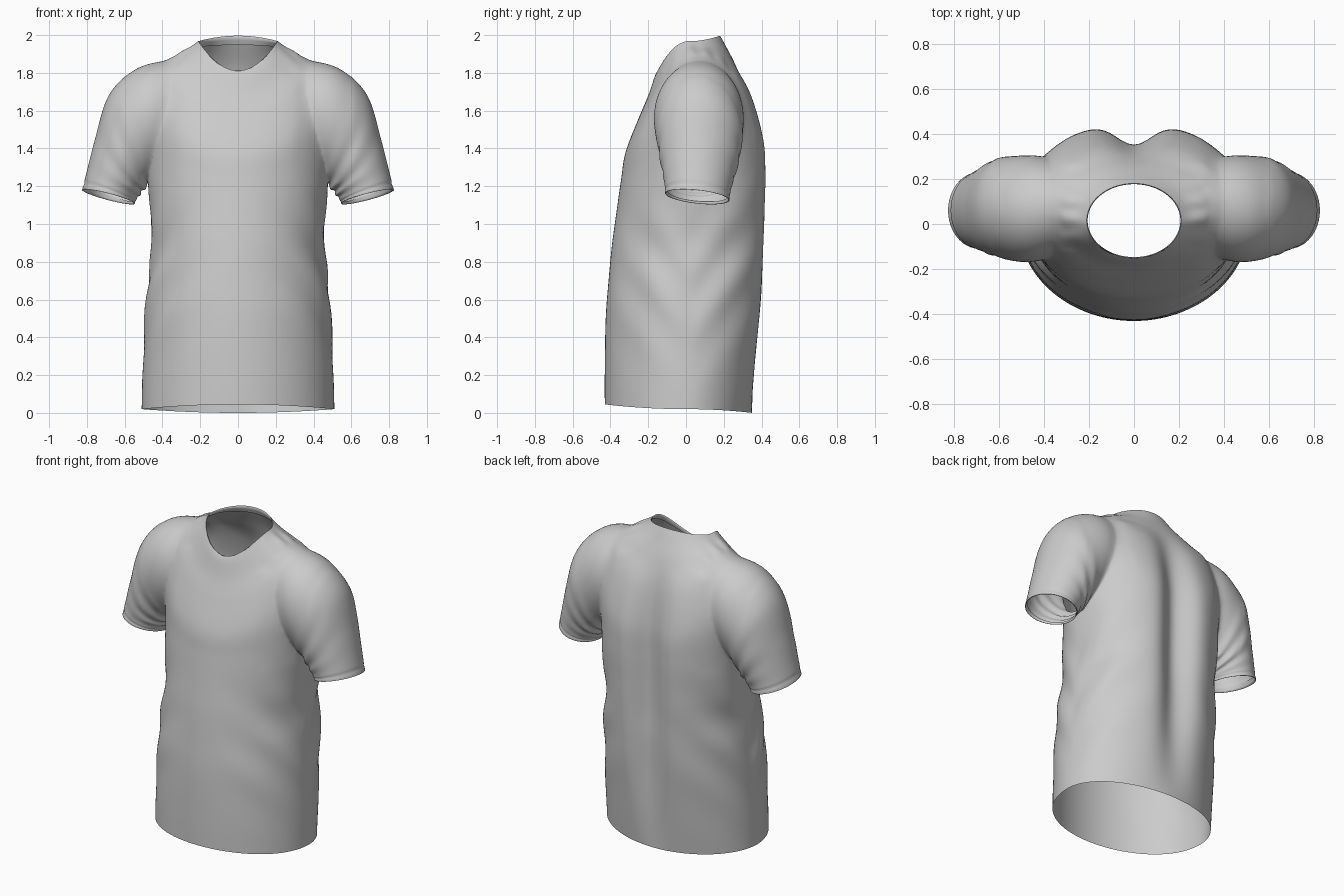
import bpy, bmesh
from math import sin, cos, pi, exp
from mathutils import Vector

if "Cube" in bpy.data.objects:
    bpy.data.objects.remove(bpy.data.objects["Cube"])

# torso keys, hem to neck: half width, y front, y side, y back, z front, z back, z side, spine dip
TORSO = [
    (.510, -.430, .00, .350, .045, .000, .020, .00),
    (.505, -.430, .00, .370, .22, .20, .21, .02),
    (.492, -.425, .00, .395, .50, .48, .50, .05),
    (.478, -.410, .01, .410, .70, .70, .70, .065),
    (.455, -.393, .02, .415, .88, .88, .88, .075),
    (.465, -.370, .03, .420, 1.05, 1.05, 1.05, .08),
    (.480, -.343, .04, .423, 1.24, 1.25, 1.32, .08),
    (.485, -.320, .06, .412, 1.38, 1.43, 1.60, .07),
    (.430, -.255, .07, .355, 1.55, 1.66, 1.82, .04),
    (.330, -.200, .06, .280, 1.68, 1.82, 1.895, .01),
    (.250, -.166, .03, .212, 1.78, 1.94, 1.938, .00),
    (.210, -.150, .015, .180, 1.812, 1.997, 1.968, .00),
]
# sleeve keys, shoulder to cuff: upper x,z, lower x,z, y front, y back
SLEEVE = [
    (.28, 1.87, .25, 1.45, -.09, .24),
    (.45, 1.855, .36, 1.34, -.16, .30),
    (.575, 1.80, .44, 1.26, -.17, .305),
    (.69, 1.67, .485, 1.20, -.15, .295),
    (.757, 1.45, .515, 1.16, -.13, .265),
    (.80, 1.28, .535, 1.135, -.115, .24),
    (.825, 1.18, .547, 1.108, -.11, .23),
]


def spline(keys, steps):
    """Smooth rows through the keys (Catmull-Rom)."""
    rows = []
    for i in range(len(keys) - 1):
        a, b = keys[max(i - 1, 0)], keys[i]
        c, d = keys[i + 1], keys[min(i + 2, len(keys) - 1)]
        for k in range(steps):
            t = k / steps
            rows.append([.5 * (2 * q + (r - p) * t + (2 * p - 5 * q + 4 * r - s) * t * t
                               + (3 * q - p - 3 * r + s) * t ** 3)
                         for p, q, r, s in zip(a, b, c, d)])
    return rows + [list(keys[-1])]


def torso_ring(row, n=112):
    a, yf, ym, yb, zf, zb, zs, dip = row
    ring = []
    for k in range(n):
        t = 2 * pi * k / n
        c, s = cos(t), sin(t)
        x = a * c
        z = zs * c * c + (zb if s > 0 else zf) * s * s
        if s > 0:
            y = ym + (yb + .35 * dip - ym) * s ** (1 - 2.5 * dip)
            y -= 1.25 * dip * exp(-(x / .11) ** 2)
        else:
            y = ym + (ym - yf) * s
        # V-shaped drag folds down the sides
        w = c * c * exp(-((z - .72) / .38) ** 2)
        f = .016 * w * sin(17 * (z - 1.3 * abs(y - .03)) + .8 * (x > 0))
        # soft pulls running out from the neck over the shoulder
        lift = .004 * sin(75 * y) * exp(-((abs(x) - .29) / .06) ** 2) * (z > 1.75)
        ring.append(Vector((x * (1 + f), y * (1 + 1.6 * f), z + lift)))
    return ring


def sleeve_ring(row, u, side, n=72):
    ux, uz, lx, lz, yf, yb = row
    up, low = Vector((ux, 0, uz)), Vector((lx, 0, lz))
    mid = (up + low) / 2 + Vector((0, (yf + yb) / 2, 0))
    groove = 1 - .025 * exp(-((u - .93) / .014) ** 2)
    ring = []
    for k in range(n):
        t = 2 * pi * k / n
        c, s = cos(t), sin(t)
        # crumples gather toward the armpit
        w = (1 - c) / 2 * exp(-((u - .6) / .2) ** 2)
        g = groove + .035 * w * sin(38 * u + 3 * s)
        p = mid + g * ((up - low) / 2 * c + Vector((0, (yb - yf) / 2 * s, -.018 * s * u)))
        ring.append(Vector((p.x * side, p.y, p.z)))
    return ring


def loft(name, rings, capped):
    bm = bmesh.new()
    loops = [[bm.verts.new(p) for p in r] for r in rings]
    n = len(loops[0])
    for a, b in zip(loops, loops[1:]):
        for k in range(n):
            bm.faces.new((a[k], a[(k + 1) % n], b[(k + 1) % n], b[k]))
    if capped:
        for r, vs in ((rings[0], loops[0]), (rings[-1], loops[-1])):
            pole = bm.verts.new(sum(r, Vector()) / n)
            for k in range(n):
                bm.faces.new((vs[k], vs[(k + 1) % n], pole))
    bmesh.ops.recalc_face_normals(bm, faces=bm.faces)
    me = bpy.data.meshes.new(name)
    bm.to_mesh(me)
    bm.free()
    me.shade_smooth()
    ob = bpy.data.objects.new(name, me)
    bpy.context.collection.objects.link(ob)
    return ob


def shrink(ring, k, dz=0.0):
    mid = sum(ring, Vector()) / len(ring)
    return [mid + (p - mid) * k + Vector((0, 0, dz)) for p in ring]


# torso
torso = [torso_ring(r) for r in spline(TORSO, 8)]
shirt = loft("shirt", torso, True)

# neckband folded inside the collar
loft("neckband", [torso[-1], shrink(torso[-1], .98, -.004),
                  shrink(torso[-4], .97, -.008), shrink(torso[-7], .96, -.01)], False)

# sleeves joined to the torso, with folded cuffs
for side, label in ((1, "left"), (-1, "right")):
    rows = spline(SLEEVE, 9)
    rings = [sleeve_ring(r, i / (len(rows) - 1), side) for i, r in enumerate(rows)]
    sleeve = loft("sleeve_" + label, rings, True)
    loft("cuff_" + label, [rings[-1], shrink(rings[-1], .975),
                           shrink(rings[-3], .96), shrink(rings[-5], .97)], False)
    mod = shirt.modifiers.new("join", 'BOOLEAN')
    mod.operation, mod.solver, mod.object = 'UNION', 'EXACT', sleeve
    bpy.context.view_layer.objects.active = shirt
    bpy.ops.object.modifier_apply(modifier=mod.name)
    bpy.data.objects.remove(sleeve)

# open the hem, neck and cuffs, then soften the armhole seams
bm = bmesh.new()
bm.from_mesh(shirt.data)
poles = [v for v in bm.verts if len(v.link_edges) > 40]
bmesh.ops.delete(bm, geom=poles, context='VERTS')
bmesh.ops.remove_doubles(bm, verts=bm.verts, dist=.003)
bmesh.ops.triangulate(bm, faces=[f for f in bm.faces if len(f.verts) > 4])
seam = [v for v in bm.verts if .32 < abs(v.co.x) < .6 and v.co.z > 1.22]
for _ in range(8):
    bmesh.ops.smooth_vert(bm, verts=seam, factor=.5, use_axis_x=True,
                          use_axis_y=True, use_axis_z=True)
for f in bm.faces:
    f.smooth = True
bm.to_mesh(shirt.data)
bm.free()
